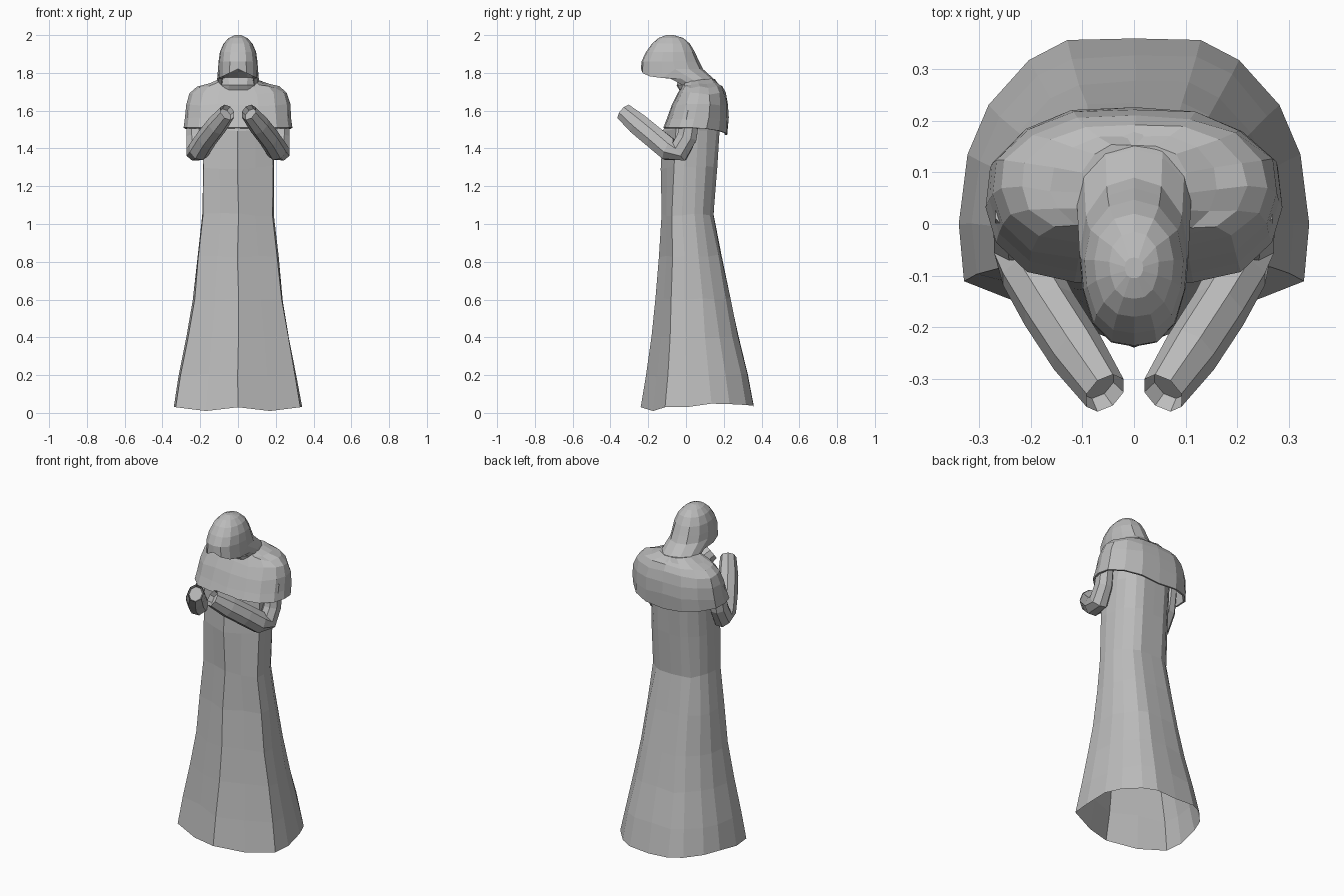
import bpy, bmesh, math, random
from mathutils import Vector

random.seed(4)
cube = bpy.data.objects.get("Cube")
if cube:
    bpy.data.objects.remove(cube)

cloth = bpy.data.materials.new("grey cloth")
cloth.use_nodes = True
GREY = (0.5, 0.5, 0.5, 1)
cloth.diffuse_color = GREY
cloth.node_tree.nodes["Principled BSDF"].inputs["Base Color"].default_value = GREY


def finish(name, bm):
    mesh = bpy.data.meshes.new(name)
    bm.to_mesh(mesh)
    bm.free()
    mesh.materials.append(cloth)
    obj = bpy.data.objects.new(name, mesh)
    bpy.context.collection.objects.link(obj)
    return obj


def bridge(bm, loops):
    for a, b in zip(loops, loops[1:]):
        n = len(a)
        for i in range(n):
            j = (i + 1) % n
            bm.faces.new((a[i], a[j], b[j], b[i]))


def loft(rings, half, lift=None, jitter=0.0):
    """Stack rings (z, half width, front y, back y) using a mirrored outline."""
    outline = half + [(-x, y) for x, y in reversed(half[1:-1])]
    bm = bmesh.new()
    loops = []
    for k, (z, hx, front, back) in enumerate(rings):
        mid, hy = (front + back) / 2, (back - front) / 2
        loop = []
        for x, y in outline:
            dz = lift(k, x, y) if lift else 0
            j = random.uniform(-jitter, jitter) if k else 0
            loop.append(bm.verts.new((hx * x + j, mid + hy * y + j, z + dz + 2 * j)))
        loops.append(loop)
    bridge(bm, loops)
    bm.faces.new(loops[-1])
    return bm


# Long robe: flat front panel with side corners, round back, open hem
robe_outline = [(0, -1), (0.5, -0.78), (0.97, -0.57), (1, -0.2), (0.95, 0.25),
                (0.83, 0.57), (0.6, 0.86), (0.38, 0.99), (0, 1)]
robe_rings = [(0.03, 0.34, -0.24, 0.36), (0.2, 0.312, -0.21, 0.325),
              (0.4, 0.272, -0.185, 0.275), (0.6, 0.238, -0.165, 0.235),
              (0.83, 0.215, -0.14, 0.19), (1.05, 0.192, -0.132, 0.148),
              (1.3, 0.188, -0.13, 0.165), (1.5, 0.188, -0.12, 0.18),
              (1.62, 0.18, -0.05, 0.18)]


def robe_hem(k, x, y):
    if k:
        return 0
    return -0.02 if abs(x) == 0.5 else 0.02 * abs(x) * (y > 0.2)


finish("robe", loft(robe_rings, robe_outline, robe_hem, 0.004))

# Shoulder cape: broad shoulders, hem dipping at the back
cape_outline = [(0, -1), (0.4, -0.96), (0.72, -0.84), (0.93, -0.5), (1, -0.1),
                (0.97, 0.35), (0.75, 0.74), (0.43, 0.98), (0, 1)]
cape_rings = [(1.51, 0.288, -0.12, 0.218), (1.56, 0.283, -0.1, 0.224),
              (1.63, 0.275, -0.075, 0.22), (1.69, 0.258, -0.045, 0.208),
              (1.725, 0.218, -0.025, 0.19), (1.742, 0.16, -0.02, 0.172),
              (1.765, 0.105, -0.015, 0.155)]


def cape_hem(k, x, y):
    return -0.04 * max(0, y) * (1 - 0.6 * abs(x)) if k == 0 else 0


cape = finish("shoulder_cape", loft(cape_rings, cape_outline, cape_hem, 0.003))
thick = cape.modifiers.new("cloth thickness", "SOLIDIFY")
thick.thickness = 0.012
thick.offset = -1

# Hood: bowed forward, with a hollow face opening facing down and forward
hood_outline = [(0, -1), (0.42, -0.95), (0.76, -0.72), (0.95, -0.3), (1, 0.1),
                (0.88, 0.55), (0.5, 0.9), (0, 1)]
hood_rings = [(1.7, 0.13, -0.03, 0.2), (1.735, 0.112, -0.05, 0.178),
              (1.77, 0.11, -0.12, 0.145), (1.82, 0.106, -0.238, 0.09),
              (1.86, 0.103, -0.236, 0.07), (1.91, 0.096, -0.212, 0.047),
              (1.955, 0.077, -0.18, 0.02), (1.985, 0.048, -0.145, -0.015),
              (2.0, 0.018, -0.105, -0.065)]


def brim(k, x, y):
    return -0.05 * abs(x) * (y < 0) if k == 3 else 0


hood = loft(hood_rings, hood_outline, brim)
hood.normal_update()
opening = [f for f in hood.faces
           if f.normal.z < -0.35 and f.calc_center_median().y < -0.04
           and abs(f.calc_center_median().x) < 0.085]
bmesh.ops.inset_region(hood, faces=opening, thickness=0.012, depth=0)
bmesh.ops.translate(hood, verts=list({v for f in opening for v in f.verts}),
                    vec=(0, 0.03, 0.035))
finish("hood", hood)


# Bent sleeves with open cuffs, raised in front of the chest
def sleeve(name, side):
    path = [((0.228, 0.03, 1.6), 0.05), ((0.226, 0.005, 1.46), 0.057),
            ((0.222, -0.035, 1.385), 0.062), ((0.205, -0.09, 1.395), 0.065),
            ((0.165, -0.165, 1.455), 0.063), ((0.11, -0.25, 1.525), 0.062),
            ((0.056, -0.328, 1.592), 0.05)]
    points = [Vector((side * p[0], p[1], p[2])) for p, r in path]
    bm = bmesh.new()
    loops = []
    for i, p in enumerate(points):
        along = (points[min(i + 1, len(points) - 1)] - points[max(i - 1, 0)]).normalized()
        # Inward direction of the bend keeps the rings from twisting
        u = Vector((0, -along.z, along.y)).normalized()
        v = along.cross(u)
        r = path[i][1]
        ring = [2 * math.pi * (k + 0.5) / 8 for k in range(8)]
        loops.append([bm.verts.new(p + r * (u * math.cos(a) + v * math.sin(a) * 0.88))
                      for a in ring])
    bridge(bm, loops)
    cuff = bm.faces.new(loops[-1])
    bmesh.ops.recalc_face_normals(bm, faces=bm.faces)
    bmesh.ops.inset_region(bm, faces=[cuff], thickness=0.008, depth=0)
    inward = (points[-2] - points[-1]) * 0.25
    bmesh.ops.translate(bm, verts=list(cuff.verts), vec=inward)
    bm.faces.new(list(reversed(loops[0])))
    bmesh.ops.recalc_face_normals(bm, faces=bm.faces)
    finish(name, bm)


sleeve("left_sleeve", 1)
sleeve("right_sleeve", -1)
